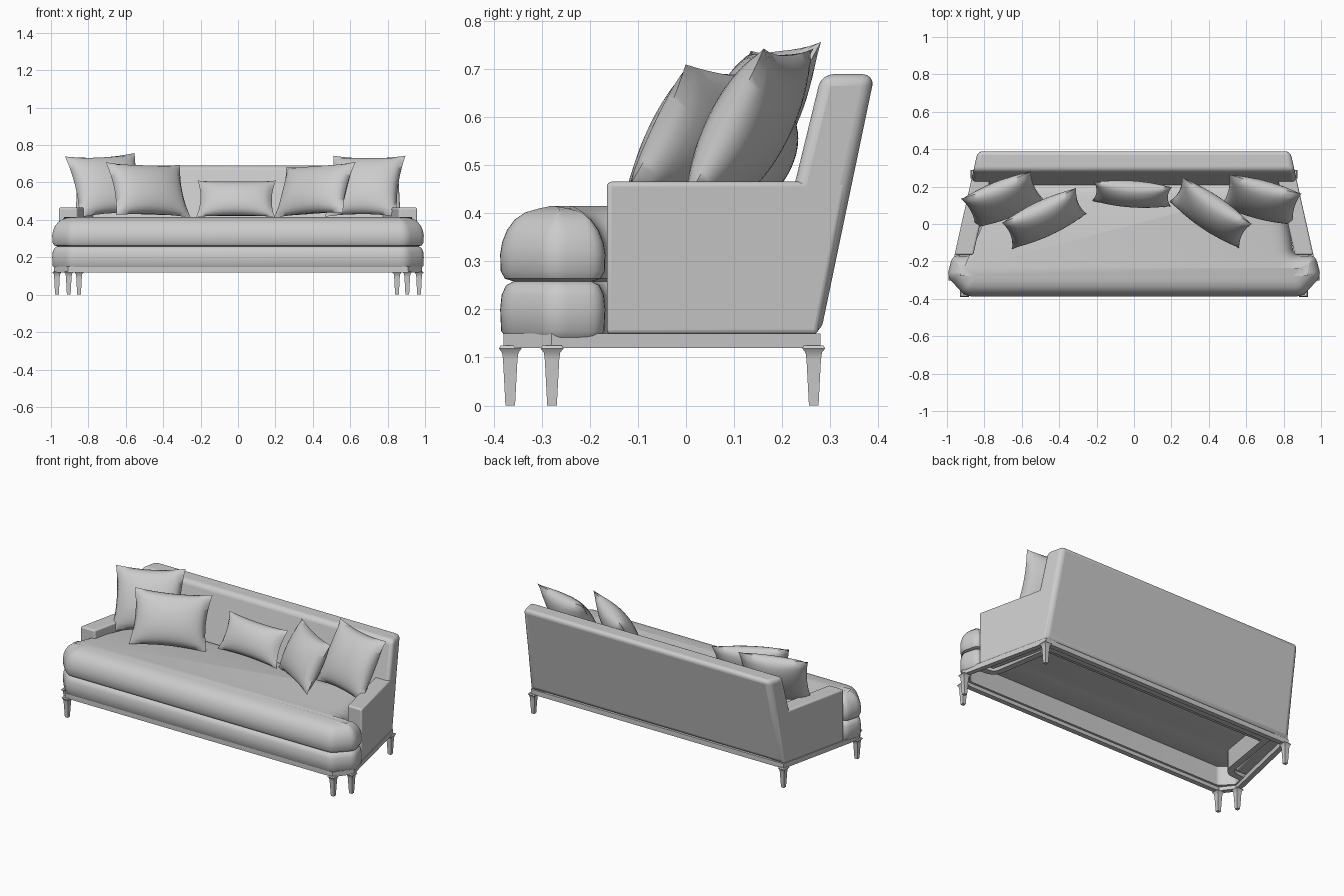
import bpy, bmesh, math
from mathutils import Vector, Matrix

if "Cube" in bpy.data.objects:
    bpy.data.objects.remove(bpy.data.objects["Cube"])

fabric = bpy.data.materials.new("light_grey_fabric")
fabric.use_nodes = True
GREY = (0.6, 0.6, 0.6, 1)
fabric.diffuse_color = GREY
fabric.node_tree.nodes["Principled BSDF"].inputs["Base Color"].default_value = GREY


def finish(name, bm, bevel=0, angle=40):
    """Turn a bmesh into a shaded object, optionally with rounded edges."""
    bmesh.ops.recalc_face_normals(bm, faces=bm.faces)
    mesh = bpy.data.meshes.new(name)
    bm.to_mesh(mesh)
    bm.free()
    mesh.materials.append(fabric)
    ob = bpy.data.objects.new(name, mesh)
    bpy.context.collection.objects.link(ob)
    if bevel:
        mod = ob.modifiers.new("rounding", 'BEVEL')
        mod.width, mod.segments = bevel, 4
    bpy.ops.object.select_all(action='DESELECT')
    ob.select_set(True)
    bpy.context.view_layer.objects.active = ob
    bpy.ops.object.shade_smooth_by_angle(angle=math.radians(angle))
    return ob


def mirrored(half):
    """Complete a right-hand outline across x = 0, counterclockwise."""
    return [Vector(p) for p in half] + [Vector((-x, y)) for x, y in reversed(half)]


def rounded(points, r, steps=5):
    """Replace each corner of an outline by a short curve."""
    out = []
    for i, p in enumerate(points):
        a = p + (points[i - 1] - p).normalized() * r
        b = p + (points[(i + 1) % len(points)] - p).normalized() * r
        for k in range(steps + 1):
            t = k / steps
            out.append(a * (1 - t) ** 2 + p * 2 * t * (1 - t) + b * t * t)
    return out


def inset(points, d):
    out = []
    for i, p in enumerate(points):
        e1 = (p - points[i - 1]).normalized()
        e2 = (points[(i + 1) % len(points)] - p).normalized()
        n1, n2 = Vector((-e1.y, e1.x)), Vector((-e2.y, e2.x))
        out.append(p + (n1 + n2) * d / (1 + n1.dot(n2)))
    return out


def loft(name, outline, profile, cap=True, angle=40):
    """Sweep (inset, height) pairs round an outline; capped or closed as a ring."""
    bm = bmesh.new()
    rings = [[bm.verts.new((p.x, p.y, z)) for p in inset(outline, d)] for d, z in profile]
    pairs = list(zip(rings, rings[1:])) + ([] if cap else [(rings[-1], rings[0])])
    for low, high in pairs:
        for i in range(len(low)):
            bm.faces.new((low[i - 1], low[i], high[i], high[i - 1]))
    if cap:
        bm.faces.new(rings[0])
        bm.faces.new(rings[-1])
    return finish(name, bm, angle=angle)


def prism(name, bottom, top, bevel):
    """Solid between two matching polygons of 3D points."""
    bm = bmesh.new()
    low, high = [bm.verts.new(p) for p in bottom], [bm.verts.new(p) for p in top]
    for i in range(len(low)):
        bm.faces.new((low[i - 1], low[i], high[i], high[i - 1]))
    bm.faces.new(low)
    bm.faces.new(high)
    return finish(name, bm, bevel)


def side_x(y):
    """Outer side line of the sofa, splaying towards the front."""
    return 0.86 + (0.28 - y) * 0.223


# Outlines seen from above
frame_line = mirrored([(0.91, -0.38), (0.985, -0.28), (0.86, 0.28)])
seat_line = mirrored([(0.9, -0.387), (1.0, -0.28), (0.97, -0.168),
                      (0.855, -0.168), (0.79, 0.24)])
seat_line = rounded(seat_line, 0.035)

# Wooden frame and legs
loft("base_frame", frame_line, [(0, 0.12), (0, 0.15), (0.03, 0.15), (0.03, 0.12)], cap=False)
for side, label in ((1, "left"), (-1, "right")):
    for spot, x, y in (("front", 0.905, -0.366), ("corner", 0.968, -0.279), ("rear", 0.85, 0.266)):
        square = [Vector((side * x + u, y + v)) for u, v in
                  ((-0.02, -0.02), (0.02, -0.02), (0.02, 0.02), (-0.02, 0.02))]
        loft(f"{label}_{spot}_leg", square,
             [(0.01, 0), (0.005, 0.095), (0.003, 0.11), (-0.004, 0.119), (0, 0.125)])

# Lower upholstered band and seat cushion
loft("lower_band", seat_line, [(0.012, 0.142), (0.002, 0.155), (0, 0.2), (0.003, 0.23),
     (0.012, 0.25), (0.03, 0.26), (0.05, 0.26), (0.05, 0.142)], cap=False)
loft("seat_cushion", seat_line, [(0.03, 0.258), (0.01, 0.264), (0.001, 0.28), (0, 0.315),
     (0.004, 0.34), (0.014, 0.365), (0.03, 0.387), (0.052, 0.402), (0.08, 0.41), (0.11, 0.415)])

# Arms
for side, label in ((1, "left"), (-1, "right")):
    def arm_ring(z, rear):
        front = -0.165
        return [(side * side_x(front), front, z), (side * side_x(rear), rear, z),
                (side * (side_x(rear) - 0.1), rear, z), (side * (side_x(front) - 0.1), front, z)]
    prism(f"{label}_arm", arm_ring(0.148, 0.274), arm_ring(0.466, 0.335), 0.01)

# Leaning backrest with a soft top
def back_ring(z, front, rear):
    return [(side_x(front), front, z), (side_x(rear), rear, z),
            (-side_x(rear), rear, z), (-side_x(front), front, z)]
backrest = prism("backrest", back_ring(0.148, 0.15, 0.28), back_ring(0.69, 0.282, 0.393), 0.025)


def pillow(name, centre, size, yaw, roll=0, lean=28):
    """Plump cushion with pinched edges and pointed corners."""
    width, height, thick = size
    bm = bmesh.new()
    for face in (-1, 1):
        made = bmesh.ops.create_grid(bm, x_segments=18, y_segments=18, size=1)["verts"]
        for v in made:
            a, b = v.co.x, v.co.y
            puff = max(0, (1 - a * a) * (1 - b * b)) ** 0.55
            v.co = (a * (1 - 0.09 * (1 - b * b) * a * a) * width / 2,
                    face * puff * thick / 2,
                    b * (1 - 0.09 * (1 - a * a) * b * b) * height / 2)
    bmesh.ops.remove_doubles(bm, verts=bm.verts, dist=0.0005)
    turn = (Matrix.Rotation(math.radians(yaw), 4, 'Z') @ Matrix.Rotation(math.radians(-lean), 4, 'X')
            @ Matrix.Rotation(math.radians(roll), 4, 'Y'))
    bm.transform(Matrix.Translation(centre) @ turn)
    finish(name, bm, angle=70)


# Scatter pillows
pillow("right_rear_pillow", (-0.70, 0.13, 0.585), (0.4, 0.37, 0.15), 20, -3)
pillow("right_front_pillow", (-0.48, 0.03, 0.56), (0.44, 0.32, 0.15), 26, 2)
pillow("centre_pillow", (-0.01, 0.16, 0.513), (0.42, 0.22, 0.12), -4)
pillow("left_front_pillow", (0.41, 0.06, 0.56), (0.45, 0.31, 0.15), -36, -4)
pillow("left_rear_pillow", (0.68, 0.13, 0.58), (0.4, 0.37, 0.15), -15)
